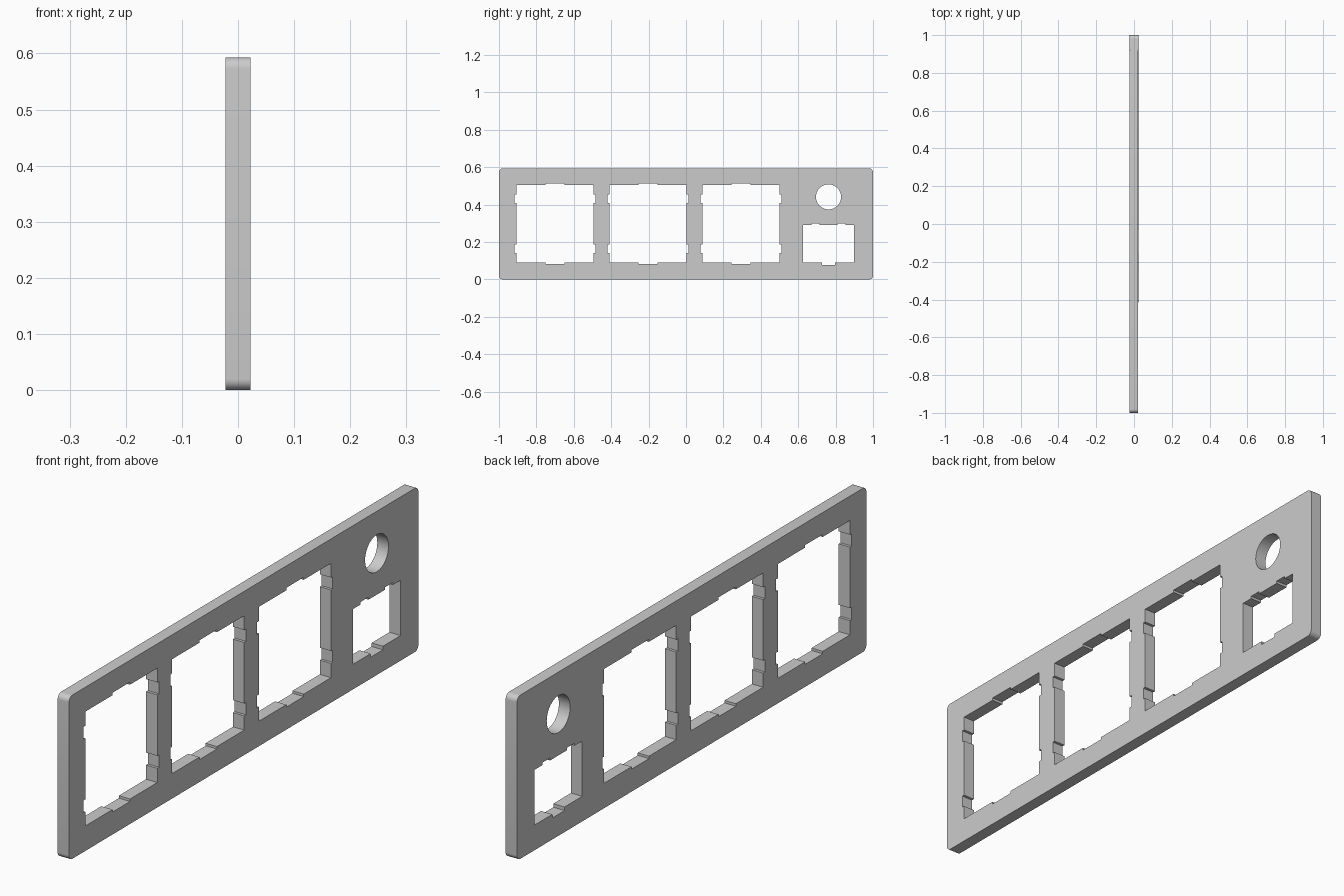
import bpy, bmesh
from math import sin, cos, pi
from mathutils import Vector, Matrix

cube = bpy.data.objects.get("Cube")
if cube:
    bpy.data.objects.remove(cube, do_unlink=True)

HEIGHT, THICK, CORNER = 0.593, 0.045, 0.02
MID = HEIGHT / 2


def arc(cx, cy, r, start, sweep, steps):
    return [(cx + r * cos(start + sweep * i / steps),
             cy + r * sin(start + sweep * i / steps)) for i in range(steps + 1)]


def rounded_rect(hw, hh, r):
    pts = []
    for i, (sx, sy) in enumerate([(1, 1), (-1, 1), (-1, -1), (1, -1)]):
        pts += arc(sx * (hw - r), MID + sy * (hh - r), r, i * pi / 2, pi / 2, 8)
    return pts


def notched_rect(cx, cy, hw, hh, bottom=(), right=(), top=(), left=()):
    """Counter-clockwise opening; each notch is (offset along side, width, depth)."""
    pts = []
    sides = [((0, -1), hh, hw, bottom), ((1, 0), hw, hh, right),
             ((0, 1), hh, hw, top), ((-1, 0), hw, hh, left)]
    for normal, dist, half, notches in sides:
        n = Vector(normal)
        d = Vector((-n.y, n.x))
        edge = Vector((cx, cy)) + n * dist
        pts.append(edge - d * half)
        for at, width, depth in sorted(notches):
            a, b = edge + d * (at - width / 2), edge + d * (at + width / 2)
            pts += [a, a + n * depth, b + n * depth, b]
    return [tuple(p) for p in pts]


# Outer edge of the plate
outlines = [rounded_rect(1.0, MID, CORNER)]

# Three large square openings with clip notches
clip = [(0, 0.10, 0.009)]
pair = [(-0.133, 0.045, 0.01), (0.133, 0.045, 0.01)]
for i in range(3):
    outlines.append(notched_rect(-0.70 + 0.497 * i, MID + 0.001, 0.206, 0.207,
                                 clip, pair, clip, pair))

# Small opening and round hole
outlines.append(notched_rect(0.762, 0.191, 0.136, 0.1,
                             bottom=[(0, 0.07, 0.013)],
                             top=[(-0.07, 0.044, 0.009), (0.07, 0.044, 0.009)]))
outlines.append(arc(0.762, 0.441, 0.067, 0, 2 * pi, 64)[:-1])

# Filled, extruded profile
curve = bpy.data.curves.new("plate_profile", 'CURVE')
curve.dimensions = '2D'
curve.fill_mode = 'BOTH'
curve.extrude = THICK / 2
for pts in outlines:
    spline = curve.splines.new('POLY')
    spline.points.add(len(pts) - 1)
    for p, (x, y) in zip(spline.points, pts):
        p.co = (x, y, 0, 1)
    spline.use_cyclic_u = True
profile = bpy.data.objects.new("plate_profile", curve)
bpy.context.collection.objects.link(profile)
mesh = bpy.data.meshes.new_from_object(
    profile.evaluated_get(bpy.context.evaluated_depsgraph_get()))
bpy.data.objects.remove(profile, do_unlink=True)

# Stand the plate upright and weld it into one solid
bm = bmesh.new()
bm.from_mesh(mesh)
bm.transform(Matrix.Rotation(pi / 2, 4, 'Z') @ Matrix.Rotation(pi / 2, 4, 'X'))
bmesh.ops.remove_doubles(bm, verts=bm.verts, dist=0.0002)
bmesh.ops.recalc_face_normals(bm, faces=bm.faces)
bm.to_mesh(mesh)
bm.free()

mat = bpy.data.materials.new("light_grey")
mat.use_nodes = True
grey = (0.6, 0.6, 0.6, 1)
mat.diffuse_color = grey
mat.node_tree.nodes["Principled BSDF"].inputs["Base Color"].default_value = grey
mesh.materials.clear()
mesh.materials.append(mat)
for face in mesh.polygons:
    face.material_index = 0

mesh.name = "frame_plate"
plate = bpy.data.objects.new("frame_plate", mesh)
bpy.context.collection.objects.link(plate)
bpy.ops.object.select_all(action='DESELECT')
plate.select_set(True)
bpy.context.view_layer.objects.active = plate
bpy.ops.object.shade_smooth_by_angle(angle=pi / 6)
